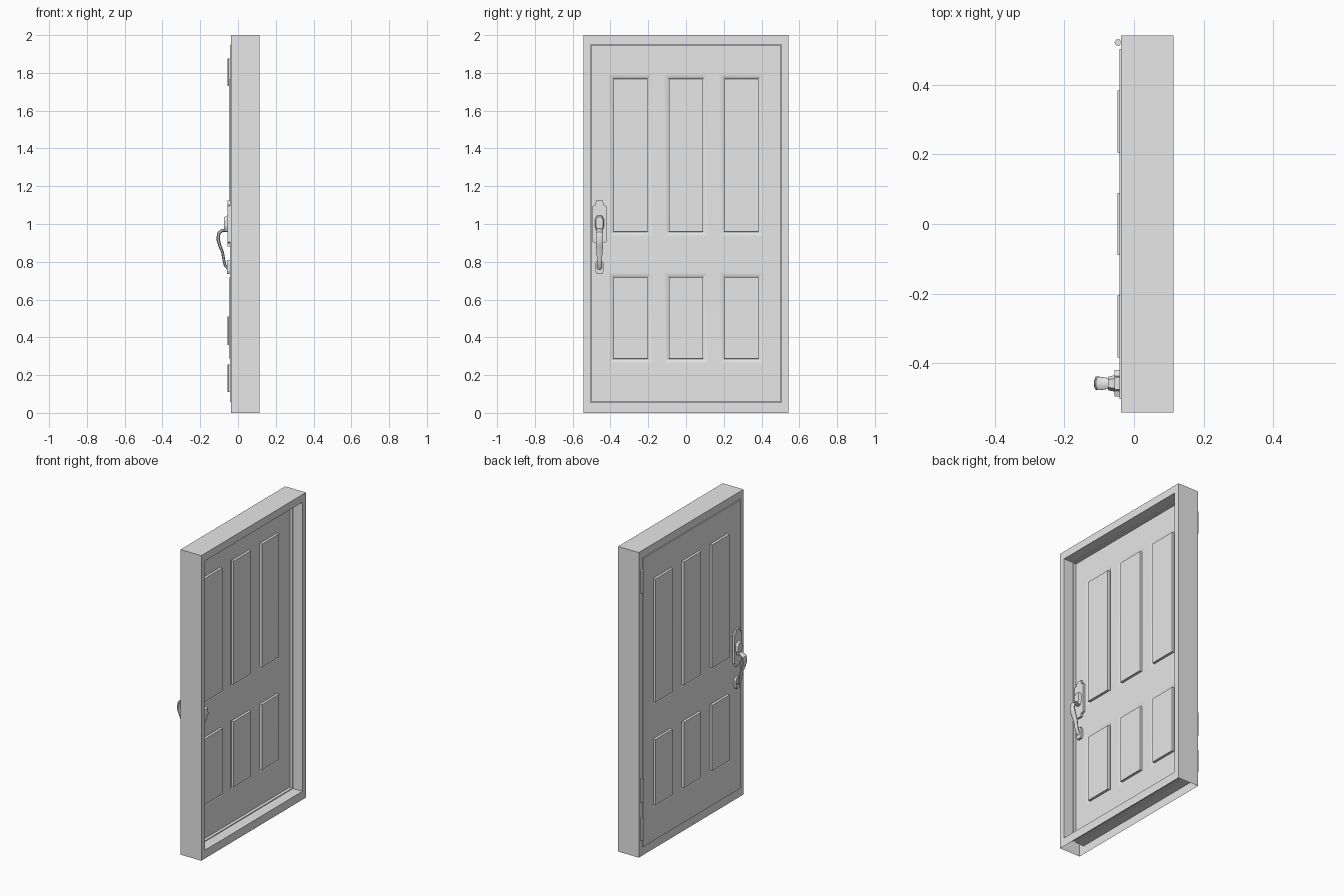
import bpy, bmesh, math
from mathutils import Vector

if "Cube" in bpy.data.objects:
    bpy.data.objects.remove(bpy.data.objects["Cube"], do_unlink=True)

grey = bpy.data.materials.new("plain grey")
grey.use_nodes = True
grey.diffuse_color = (0.8, 0.8, 0.8, 1)
grey.node_tree.nodes["Principled BSDF"].inputs["Base Color"].default_value = (0.8, 0.8, 0.8, 1)

OUT_X, IN_X = -0.042, 0.025      # door faces
HANDLE_Y = -0.458


def finish(name, bm, smooth=None):
    bmesh.ops.recalc_face_normals(bm, faces=bm.faces)
    mesh = bpy.data.meshes.new(name)
    bm.to_mesh(mesh)
    bm.free()
    mesh.materials.append(grey)
    ob = bpy.data.objects.new(name, mesh)
    bpy.context.collection.objects.link(ob)
    if smooth:
        bpy.ops.object.select_all(action="DESELECT")
        ob.select_set(True)
        bpy.context.view_layer.objects.active = ob
        bpy.ops.object.shade_smooth_by_angle(angle=math.radians(smooth))
    return ob


def loft(bm, rings, close=False, caps=False):
    """Join rings of points with quads."""
    rings = [[bm.verts.new(p) for p in ring] for ring in rings]
    n = len(rings[0])
    pairs = list(zip(rings, rings[1:]))
    if close:
        pairs.append((rings[-1], rings[0]))
    for a, b in pairs:
        for i in range(n):
            j = (i + 1) % n
            bm.faces.new((a[i], a[j], b[j], b[i]))
    if caps:
        bm.faces.new(rings[0])
        bm.faces.new(rings[-1])


# Frame: hollow shell with a thin seal strip, open underneath
def frame_ring(x, m):
    y, lo, hi = 0.542 - m * 0.037, m * 0.055, 2 - m * 0.05
    return [(x, -y, lo), (x, y, lo), (x, y, hi), (x, -y, hi)]


bm = bmesh.new()
profile = [(0.113, 0), (0.113, 1), (0.045, 1), (0.045, 1.1),
           (IN_X, 1.1), (IN_X, 1), (-0.037, 1), (-0.037, 0)]
loft(bm, [frame_ring(x, m) for x, m in profile], close=True)
under = [f for f in bm.faces if all(v.co.z < 0.001 for v in f.verts)]
bmesh.ops.delete(bm, geom=under, context="FACES")
finish("door_frame", bm)

# Door leaf: six raised panels on each face
ys = [-0.503, -0.413, -0.175, -0.119, 0.119, 0.175, 0.413, 0.503]
zs = [0.057, 0.257, 0.746, 0.93, 1.798, 1.948]
bm = bmesh.new()
panels = []
for x in (OUT_X, IN_X):
    grid = [[bm.verts.new((x, y, z)) for z in zs] for y in ys]
    for i in range(len(ys) - 1):
        for j in range(len(zs) - 1):
            quad = [grid[i][j], grid[i + 1][j], grid[i + 1][j + 1], grid[i][j + 1]]
            if x == OUT_X:
                quad.reverse()
            face = bm.faces.new(quad)
            if i % 2 and j % 2:
                panels.append(face)
bm.normal_update()
bmesh.ops.bridge_loops(bm, edges=[e for e in bm.edges if e.is_boundary])
for width, depth in ((0.012, 0), (0.028, -0.01), (0.002, 0.015)):
    bmesh.ops.inset_individual(bm, faces=panels, thickness=width, depth=depth)
finish("door_leaf", bm, 30)

# Hinge knuckles
for name, lo, hi in (("top", 1.73, 1.875), ("middle", 0.36, 0.51), ("bottom", 0.11, 0.255)):
    bm = bmesh.new()
    rings = [[(-0.046 + 0.01 * math.cos(k * math.pi / 3),
               0.521 + 0.01 * math.sin(k * math.pi / 3), z) for k in range(6)]
             for z in (lo, hi)]
    loft(bm, rings, caps=True)
    finish(name + "_hinge", bm)


# Handle sets: the same on both faces of the door
def handle_set(label, x0, side):
    def plate(name, half_outline, d0, d1, taper=1.0):
        """Symmetric plate from (half width, height) points."""
        outline = half_outline + [(-w, z) for w, z in reversed(half_outline)]
        mid = sum(z for _, z in outline) / len(outline)
        bm = bmesh.new()
        loft(bm, [[(x0 + side * d, HANDLE_Y + w * t, mid + (z - mid) * t) for w, z in outline]
                  for d, t in ((d0, 1), (d1, taper))], caps=True)
        finish(label + name, bm)

    plate("backplate", [(0.018, 0.88), (0.02, 0.9), (0.038, 0.905), (0.038, 1.095),
                        (0.022, 1.1), (0.018, 1.125)], -0.002, 0.014)
    plate("lower_mount", [(0.014, 0.735), (0.02, 0.75), (0.022, 0.79), (0.012, 0.81)],
          -0.002, 0.016)
    plate("thumb_latch", [(0.012, 0.955), (0.024, 0.985), (0.024, 1.025), (0.014, 1.045)],
          0.012, 0.032, 0.8)

    # Grip: oval section swept along a bent path (distance, height, width, thickness)
    path = [(0.01, 0.965, 0.014, 0.009), (0.04, 0.966, 0.018, 0.01),
            (0.059, 0.953, 0.021, 0.01), (0.064, 0.92, 0.021, 0.01),
            (0.054, 0.885, 0.02, 0.009), (0.04, 0.85, 0.017, 0.008),
            (0.033, 0.81, 0.014, 0.008), (0.026, 0.78, 0.014, 0.008),
            (0.01, 0.765, 0.014, 0.009)]
    bm = bmesh.new()
    rings = []
    for k, (d, z, w, t) in enumerate(path):
        a, b = path[max(k - 1, 0)], path[min(k + 1, len(path) - 1)]
        tangent = Vector((b[0] - a[0], b[1] - a[1])).normalized()
        ring = []
        for s in range(8):
            ang = (s + 0.5) * math.pi / 4
            off = t * math.sin(ang)
            ring.append((x0 + side * (d - tangent.y * off),
                         HANDLE_Y + w * math.cos(ang), z + tangent.x * off))
        rings.append(ring)
    loft(bm, rings, caps=True)
    finish(label + "grip", bm, 40)


handle_set("outer_", OUT_X, -1)
handle_set("inner_", IN_X, 1)
